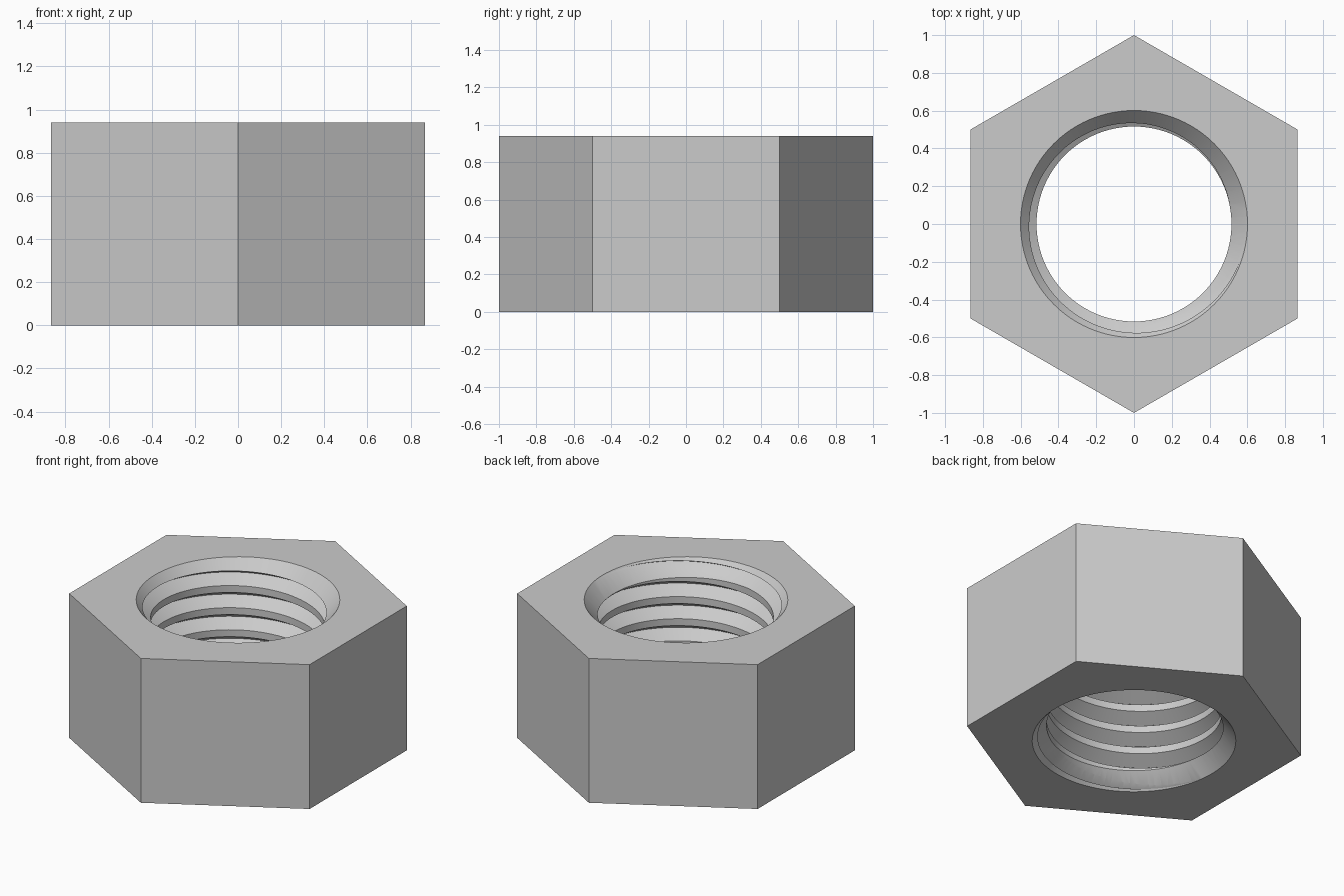
import bpy, bmesh, math

if "Cube" in bpy.data.objects:
    bpy.data.objects.remove(bpy.data.objects["Cube"])

HEIGHT, PITCH, SEGS, TURNS = 0.94, 0.144, 96, 12
BORE, ROOT, RIM, SLOPE = 0.516, 0.599, 0.601, 1.12
START = -0.312                                   # height where the thread begins


def make_object(name, bm):
    bmesh.ops.recalc_face_normals(bm, faces=bm.faces)
    mesh = bpy.data.meshes.new(name)
    bm.to_mesh(mesh)
    bm.free()
    obj = bpy.data.objects.new(name, mesh)
    bpy.context.collection.objects.link(obj)
    return obj


def frustum(name, sides, r_low, r_high, z_low, z_high, turn=0.0):
    bm = bmesh.new()
    rings = []
    for r, z in ((r_low, z_low), (r_high, z_high)):
        rings.append([bm.verts.new((r * math.cos(turn + math.tau * i / sides),
                                    r * math.sin(turn + math.tau * i / sides), z))
                      for i in range(sides)])
    for ring in rings:
        bm.faces.new(ring)
    for i in range(sides):
        j = (i + 1) % sides
        bm.faces.new((rings[0][i], rings[0][j], rings[1][j], rings[1][i]))
    return make_object(name, bm)


def threaded_rod(name):
    # one tooth profile (rise, radius) swept along a right-handed helix
    profile = [(0, BORE), (0.045, BORE), (0.0945, ROOT)]
    bm = bmesh.new()
    cols = []
    for i in range(SEGS * TURNS + 1):
        a = math.tau * i / SEGS
        z = START + PITCH * i / SEGS
        cols.append([bm.verts.new((r * math.cos(a), r * math.sin(a), z + dz))
                     for dz, r in profile])
    for i in range(len(cols) - 1):
        a, b = cols[i], cols[i + 1]
        for k in range(2):
            bm.faces.new((a[k], b[k], b[k + 1], a[k + 1]))
        if i + 1 + SEGS < len(cols):
            bm.faces.new((a[2], b[2], cols[i + 1 + SEGS][0], cols[i + SEGS][0]))
    # close both ends with fans
    low = bm.verts.new((0, 0, START - 0.4))
    high = bm.verts.new((0, 0, START + PITCH * TURNS + 0.4))
    for e in [e for e in bm.edges if e.is_boundary]:
        z = (e.verts[0].co.z + e.verts[1].co.z) / 2
        bm.faces.new((e.verts[0], e.verts[1], low if z < HEIGHT / 2 else high))
    return make_object(name, bm)


# hexagonal body, corners on the y axis
nut = frustum("hex_nut", 6, 1, 1, 0, HEIGHT, math.pi / 2)

# thread and the countersink at each end
wide, narrow = RIM + 0.1 / SLOPE, RIM - 0.2 / SLOPE
cutters = [
    threaded_rod("thread_cutter"),
    frustum("top_countersink", SEGS, narrow, wide, HEIGHT - 0.2, HEIGHT + 0.1),
    frustum("bottom_countersink", SEGS, wide, narrow, -0.1, 0.2),
]

bpy.context.view_layer.objects.active = nut
nut.select_set(True)
for cutter in cutters:
    cutter.hide_render = True
    mod = nut.modifiers.new(cutter.name, 'BOOLEAN')
    mod.operation = 'DIFFERENCE'
    mod.solver = 'EXACT'
    mod.object = cutter
    bpy.ops.object.modifier_apply(modifier=mod.name)
    bpy.data.objects.remove(cutter)

bpy.ops.object.shade_smooth_by_angle(angle=math.radians(25))
